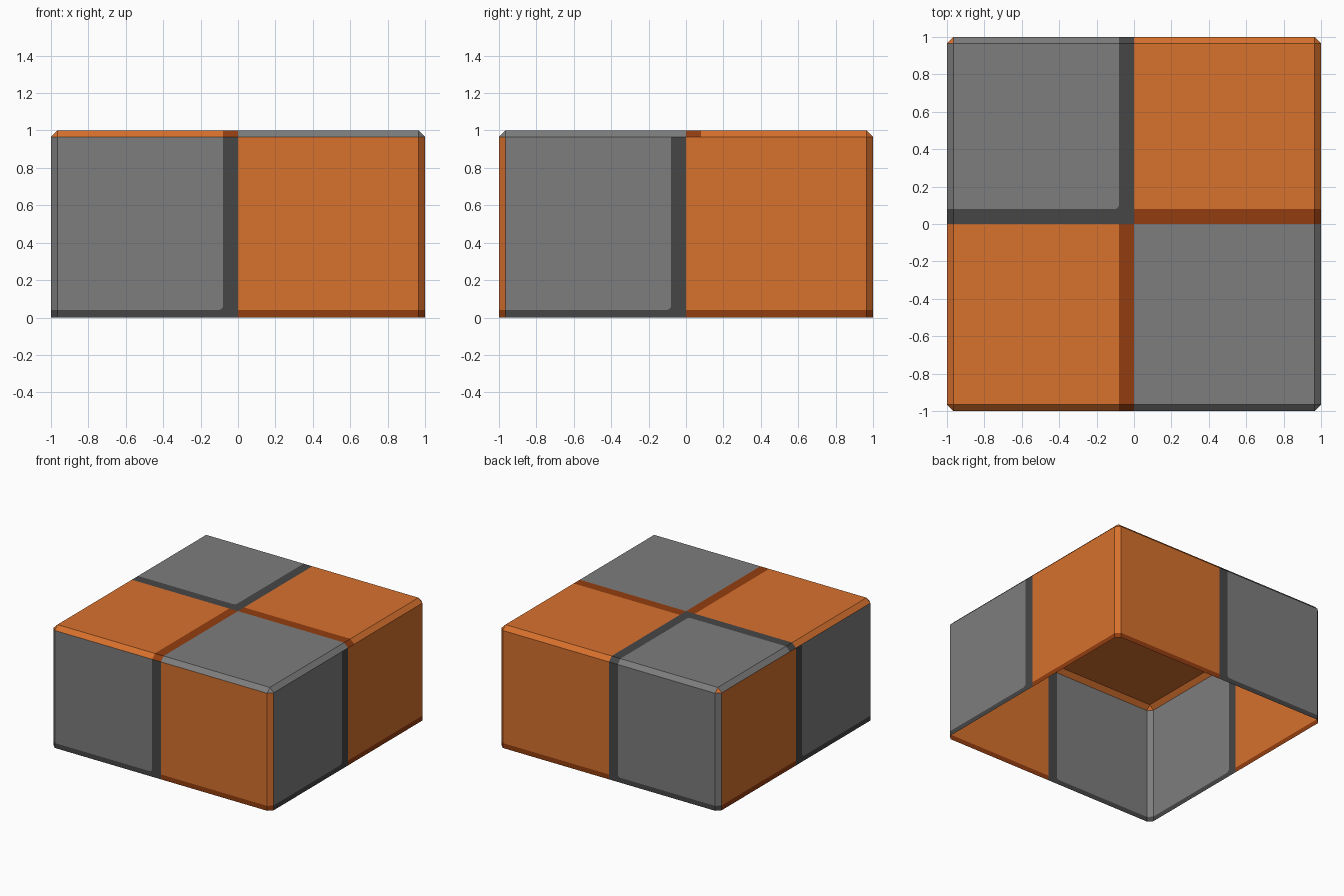
import bpy, bmesh, math
from mathutils import Matrix, Vector

if "Cube" in bpy.data.objects:
    bpy.data.objects.remove(bpy.data.objects["Cube"])

BAND, STRIP, CHAMFER, R = 0.08, 0.04, 0.035, 0.025


def material(name, rgb):
    m = bpy.data.materials.new(name)
    m.diffuse_color = (*rgb, 1)
    m.use_nodes = True
    m.node_tree.nodes["Principled BSDF"].inputs["Base Color"].default_value = m.diffuse_color
    return m


bm = bmesh.new()

# Box shell: chamfer top and upright edges, leave the underside open
bmesh.ops.create_cube(bm, size=1, matrix=Matrix.Translation((0, 0, 0.5)) @ Matrix.Diagonal((2, 2, 1, 1)))
edges = [e for e in bm.edges if max(v.co.z for v in e.verts) > 0.5]
bmesh.ops.bevel(bm, geom=edges, offset=CHAMFER, segments=1, affect='EDGES', profile=0.5)
bm.normal_update()
bmesh.ops.delete(bm, geom=[f for f in bm.faces if f.normal.z < -0.9], context='FACES')


def cut(co, no, faces=None):
    faces = list(bm.faces) if faces is None else faces
    geom = list({g for f in faces for g in (f, *f.edges, *f.verts)})
    bmesh.ops.bisect_plane(bm, geom=geom, plane_co=co, plane_no=no, dist=1e-5)


# Seams between the panels
for p in (-BAND, 0):
    cut((p, 0, 0), (1, 0, 0))
for p in (-BAND, 0, BAND):
    cut((0, p, 0), (0, 1, 0))
cut((0, 0, STRIP), (0, 0, 1))
bm.normal_update()

# Rounded inner corners of the grey panels: face normal, corner, two outward axes
X, Y, Z = Vector((1, 0, 0)), Vector((0, 1, 0)), Vector((0, 0, 1))
corners = [(Z, Vector((-BAND, BAND, 1)), X, -Y)]
for n, along in ((-Y, X), (Y, X), (-X, Y), (X, Y)):
    corners.append((n, n - along * BAND + Z * STRIP, along, -Z))
rounded = set()
for n, corner, u, v in corners:
    centre = corner - (u + v) * R

    def panel_faces():
        return [f for f in bm.faces if f.normal.dot(n) > 0.99
                and (f.calc_center_median() - corner).dot(u) < 0
                and (f.calc_center_median() - corner).dot(v) < 0]
    for a in (22.5, 45, 67.5):
        d = u * math.cos(math.radians(a)) + v * math.sin(math.radians(a))
        cut(centre + d * R, d, panel_faces())
    bm.normal_update()
    for f in panel_faces():
        w = f.calc_center_median() - centre
        if w.dot(u) > 0 and w.dot(v) > 0:
            rounded.add(f)

# Checker colours by direction and position
for f in bm.faces:
    c, n = f.calc_center_median(), f.normal
    if n.z > 0.3:
        grey = c.x * c.y < 0
        dark = -BAND < c.x < 0 or 0 < c.y < BAND
        if n.z < 0.65 and c.x < 0:      # tiny corner facets
            grey = False
    else:
        t = c.x if abs(n.y) > 0.5 else c.y
        grey = t < 0
        dark = c.z < STRIP or -BAND < t < 0
    f.material_index = 2 * int(grey) + int(dark or f in rounded)

mesh = bpy.data.meshes.new("checker_block")
bm.to_mesh(mesh)
bm.free()
for name, rgb in (("orange", (0.68, 0.165, 0.027)), ("dark orange", (0.29, 0.047, 0.005)),
                  ("grey", (0.205, 0.205, 0.205)), ("dark grey", (0.061, 0.061, 0.061))):
    mesh.materials.append(material(name, rgb))
bpy.context.collection.objects.link(bpy.data.objects.new("checker_block", mesh))
